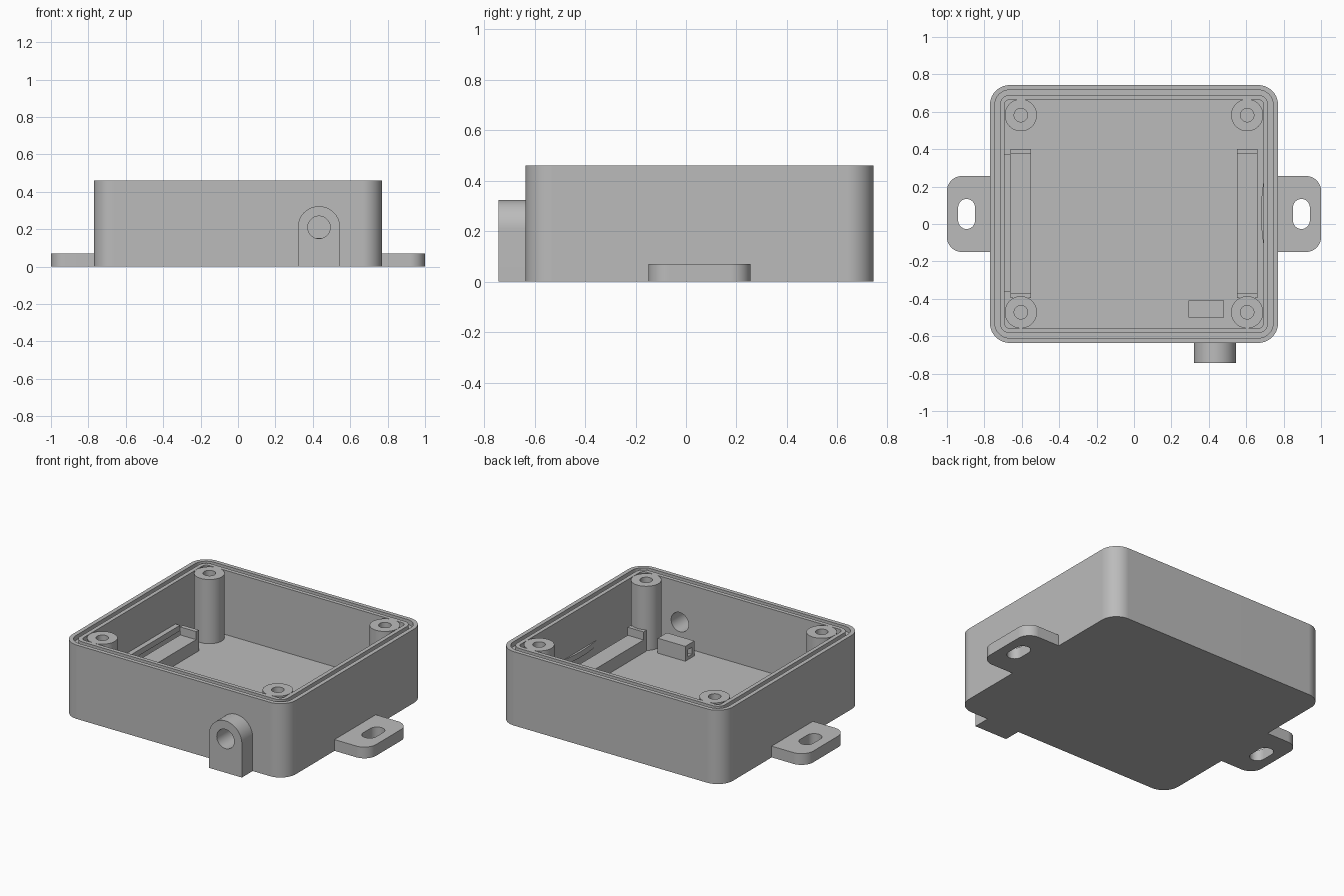
import bpy, bmesh, math
from mathutils import Matrix

if "Cube" in bpy.data.objects:
    bpy.data.objects.remove(bpy.data.objects["Cube"])

grey = bpy.data.materials.new("grey plastic")
grey.diffuse_color = (0.5, 0.5, 0.5, 1)
grey.use_nodes = True
grey.node_tree.nodes["Principled BSDF"].inputs["Base Color"].default_value = grey.diffuse_color

CY = 0.0535                       # centre of the case in y
TOP, FLOOR = 0.46, 0.06


def rounded(hx, hy, r, cx=0, cy=0, n=14):
    """Closed loop of a rounded rectangle, anticlockwise."""
    pts = []
    for k, (sx, sy) in enumerate([(1, 1), (-1, 1), (-1, -1), (1, -1)]):
        for i in range(n + 1):
            a = math.pi / 2 * (k + i / n)
            pts.append((cx + sx * (hx - r) + r * math.cos(a),
                        cy + sy * (hy - r) + r * math.sin(a)))
    return pts


def circle(r, cx=0, cy=0, n=48):
    return [(cx + r * math.cos(2 * math.pi * i / n),
             cy + r * math.sin(2 * math.pi * i / n)) for i in range(n)]


def loft(name, rings, matrix=None):
    """Skin equal-count loops [(points, z), ...] and cap both ends."""
    bm = bmesh.new()
    loops = [[bm.verts.new((x, y, z)) for x, y in pts] for pts, z in rings]
    for a, b in zip(loops, loops[1:]):
        for i in range(len(a)):
            j = (i + 1) % len(a)
            bm.faces.new((a[i], a[j], b[j], b[i]))
    bm.faces.new(loops[0][::-1])
    bm.faces.new(loops[-1])
    if matrix:
        bm.transform(matrix)
    bmesh.ops.remove_doubles(bm, verts=bm.verts, dist=1e-5)
    bmesh.ops.recalc_face_normals(bm, faces=bm.faces)
    me = bpy.data.meshes.new(name)
    bm.to_mesh(me)
    bm.free()
    me.materials.append(grey)
    ob = bpy.data.objects.new(name, me)
    bpy.context.collection.objects.link(ob)
    return ob


def box(name, x0, x1, y0, y1, z0, z1):
    pts = [(x0, y0), (x1, y0), (x1, y1), (x0, y1)]
    return loft(name, [(pts, z0), (pts, z1)])


def activate(ob):
    bpy.ops.object.select_all(action='DESELECT')
    ob.select_set(True)
    bpy.context.view_layer.objects.active = ob


def cut(ob, cutter):
    m = ob.modifiers.new("cut", 'BOOLEAN')
    m.operation, m.solver, m.object = 'DIFFERENCE', 'EXACT', cutter
    activate(ob)
    bpy.ops.object.modifier_apply(modifier="cut")


def remove(ob):
    bpy.data.objects.remove(ob, do_unlink=True)


# Open case with a seal groove running round the rim
def wall(d):
    return rounded(0.77 - d, 0.689 - d, 0.105 - d, 0, CY)


case = loft("case", [(wall(0), 0), (wall(0), TOP), (wall(.026), TOP), (wall(.026), TOP - .03),
                     (wall(.053), TOP - .03), (wall(.053), TOP), (wall(.078), TOP), (wall(.078), FLOOR)])

# Cable inlet: arched block on the front, bored through the wall
to_front = Matrix.Rotation(math.pi / 2, 4, 'X')      # local (x, y, z) -> (x, -z, y)
IX, IZ, IR = 0.433, 0.21, 0.113
arch = [(IX - IR, 0), (IX + IR, 0)] + [
    (IX + IR * math.cos(math.pi * i / 32), IZ + IR * math.sin(math.pi * i / 32)) for i in range(33)]
inlet = loft("cable_inlet", [(arch, 0.63), (arch, 0.742)], to_front)
bore = loft("bore_cutter", [(circle(.06, IX, IZ), 0.5), (circle(.06, IX, IZ), 0.8)], to_front)
cut(case, bore)
cut(inlet, bore)
remove(bore)

# Corner screw posts with blind holes
for sx in (-1, 1):
    for y in (0.582, -0.472):
        x = sx * 0.605
        loft("screw_post", [(circle(.086, x, y), FLOOR - .01), (circle(.086, x, y), TOP),
                            (circle(.036, x, y), TOP), (circle(.036, x, y), 0.1)])

# Mounting ears with slots, and circuit board rails with end stops
for sx in (-1, 1):
    ear_pts = rounded(0.23, 0.203, 0.08, sx * 0.77, CY)
    ear_pts = [(sx * max(sx * x, 0.765), y) for x, y in ear_pts]
    ear = loft("mounting_ear", [(ear_pts, 0), (ear_pts, 0.07)])
    slot_pts = rounded(0.045, 0.08, 0.0449, sx * 0.895, CY)
    slot = loft("slot_cutter", [(slot_pts, -0.1), (slot_pts, 0.2)])
    cut(ear, slot)
    remove(slot)

    x0, x1 = sorted((sx * 0.55, sx * 0.66))
    box("board_rail", x0, x1, -0.395, 0.4, FLOOR - .01, 0.14)
    for y0, y1 in ((-0.395, -0.368), (0.373, 0.4)):
        box("rail_stop", x0, x1, y0, y1, 0.135, 0.19)

# Board clips on the side walls: straight ridge left, shallow bulge right
box("clip_ridge", -0.7, -0.661, -0.364, 0.373, 0.165, 0.2)
bulge = [(0.7, 0.225), *[(0.692 - 0.014 * math.sin(math.pi * i / 16), 0.225 - 0.335 * i / 16)
                         for i in range(17)], (0.7, -0.11)]
loft("clip_bulge", [(bulge, 0.165), (bulge, 0.2)])

# Cable tie anchor behind the inlet, with a square tunnel
anchor = box("tie_anchor", 0.292, 0.482, -0.5, -0.41, FLOOR - .01, 0.153)
tunnel = box("tunnel_cutter", 0.2, 0.6, -0.475, -0.435, 0.078, 0.122)
cut(anchor, tunnel)
remove(tunnel)

# Smooth the curves, keep the edges crisp
for ob in list(bpy.context.collection.objects):
    activate(ob)
    bpy.ops.object.shade_smooth_by_angle(angle=math.radians(30))
    m = ob.modifiers.new("flat faces", 'WEIGHTED_NORMAL')
    m.keep_sharp = True
